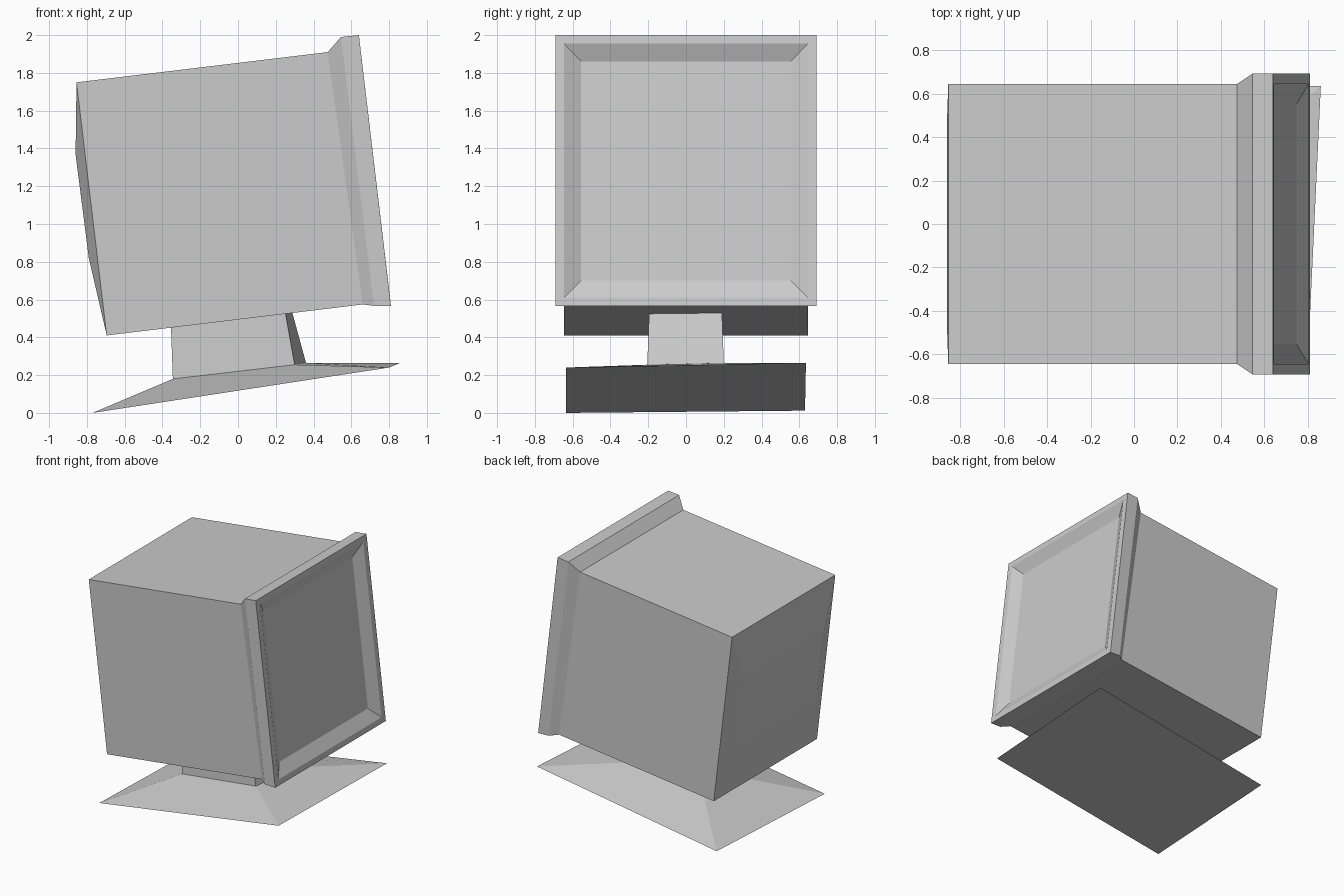
import bpy, bmesh

if "Cube" in bpy.data.objects:
    bpy.data.objects.remove(bpy.data.objects["Cube"])

grey = bpy.data.materials.new("light_grey")
grey.use_nodes = True
colour = (0.6, 0.6, 0.6, 1)
grey.diffuse_color = colour
bsdf = grey.node_tree.nodes["Principled BSDF"]
bsdf.inputs["Base Color"].default_value = colour
bsdf.inputs["Roughness"].default_value = 0.8


def loft(name, rings):
    """Join four-sided rings into one closed, flat-faced solid."""
    bm = bmesh.new()
    loops = [[bm.verts.new(p) for p in ring] for ring in rings]
    for a, b in zip(loops, loops[1:]):
        for i in range(4):
            j = (i + 1) % 4
            bm.faces.new((a[i], a[j], b[j], b[i]))
    bm.faces.new(loops[0][::-1])
    bm.faces.new(loops[-1])
    bmesh.ops.recalc_face_normals(bm, faces=bm.faces)
    mesh = bpy.data.meshes.new(name)
    bm.to_mesh(mesh)
    bm.free()
    mesh.materials.append(grey)
    obj = bpy.data.objects.new(name, mesh)
    bpy.context.collection.objects.link(obj)
    return obj


def section(half_width, top, bottom):
    """Upright rectangle across the monitor, given by its upper and lower x, z."""
    (tx, tz), (bx, bz), w = top, bottom, half_width
    return [(tx, -w, tz), (tx, w, tz), (bx, w, bz), (bx, -w, bz)]


# Monitor housing: raised back panel, box, flared collar, rim and recessed screen
loft("monitor_housing", [
    section(0.50, (-0.86, 1.37), (-0.79, 0.82)),
    section(0.645, (-0.855, 1.75), (-0.695, 0.41)),
    section(0.645, (0.475, 1.91), (0.66, 0.574)),
    section(0.692, (0.545, 1.99), (0.72, 0.567)),
    section(0.692, (0.64, 2.0), (0.81, 0.565)),
    section(0.645, (0.645, 1.955), (0.805, 0.61)),
    section(0.555, (0.611, 1.86), (0.749, 0.70)),
])

# Slightly twisted stand: neck and sloping foot share the neck's lower outline
neck_bottom = [(-0.345, -0.205, 0.18), (0.30, -0.205, 0.255),
               (0.36, 0.20, 0.265), (-0.29, 0.20, 0.19)]
neck_top = [(-0.355, -0.195, 0.46), (0.25, -0.195, 0.535),
            (0.285, 0.19, 0.54), (-0.32, 0.19, 0.465)]
foot_bottom = [(-0.77, -0.635, 0.0), (0.80, -0.635, 0.24),
               (0.86, 0.635, 0.265), (-0.71, 0.63, 0.012)]
loft("stand_neck", [neck_bottom, neck_top])
loft("stand_foot", [foot_bottom, neck_bottom])
